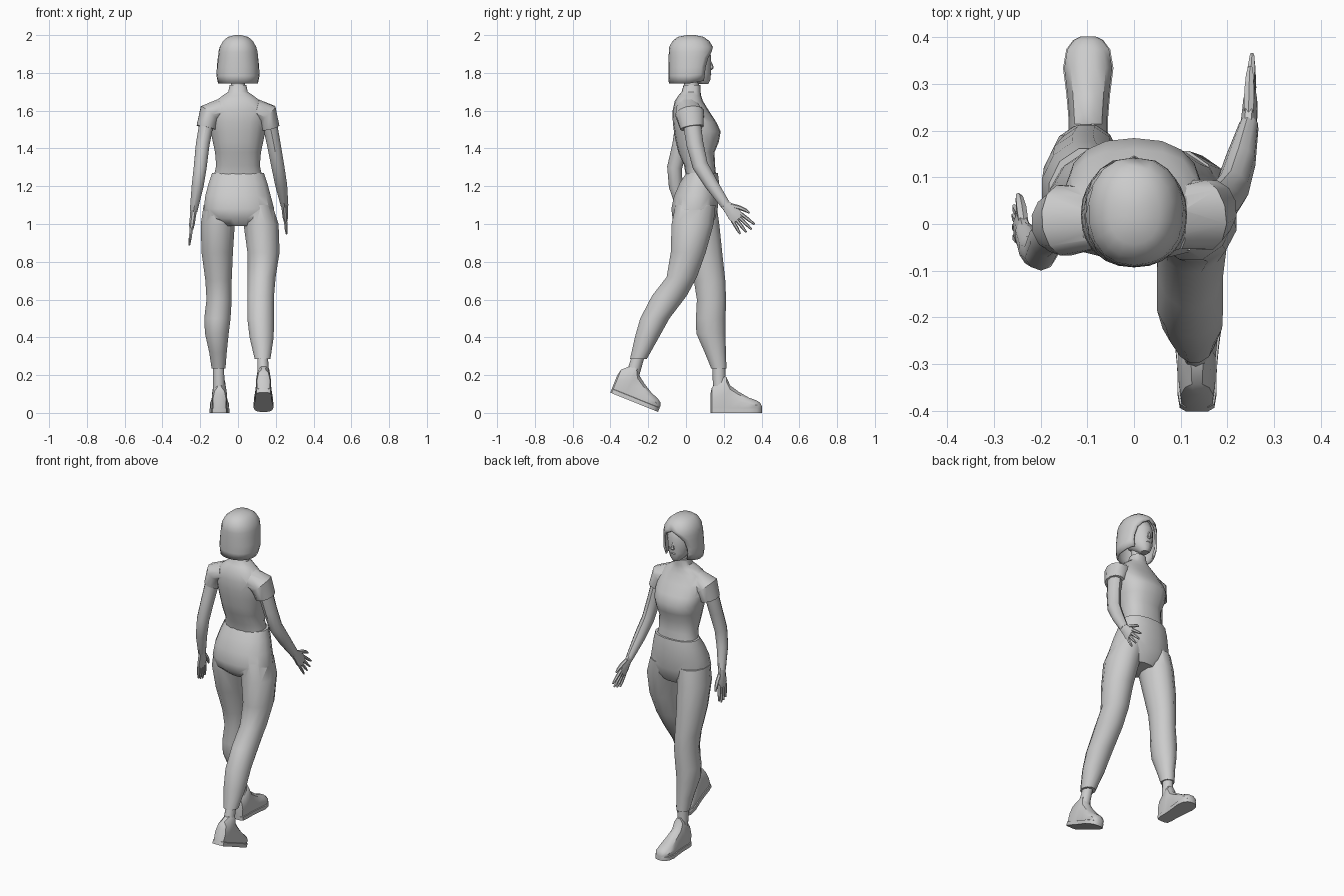
import bpy, bmesh
from math import sin, cos, pi, radians
from mathutils import Vector, Matrix


def finish(name, bm, angle=40):
    bmesh.ops.remove_doubles(bm, verts=bm.verts, dist=0.0004)
    bmesh.ops.recalc_face_normals(bm, faces=bm.faces)
    me = bpy.data.meshes.new(name)
    bm.to_mesh(me)
    bm.free()
    ob = bpy.data.objects.new(name, me)
    bpy.context.collection.objects.link(ob)
    smooth(ob, angle)
    return ob


def smooth(ob, angle=40):
    bpy.ops.object.select_all(action='DESELECT')
    ob.select_set(True)
    bpy.context.view_layer.objects.active = ob
    bpy.ops.object.shade_smooth_by_angle(angle=radians(angle))


def skin_rings(bm, rings, closed=True, caps=True):
    vr = [[bm.verts.new(p) for p in r] for r in rings]
    n = len(vr[0])
    for a, b in zip(vr, vr[1:]):
        for i in range(n if closed else n - 1):
            j = (i + 1) % n
            bm.faces.new((a[i], a[j], b[j], b[i]))
    if caps:
        bm.faces.new(vr[0])
        bm.faces.new(vr[-1])


def se(v, p):
    return (1 if v >= 0 else -1) * abs(v) ** (2 / p)


def add_loft(bm, rows, n=10, flat=True, p=2.0):
    """rows: x, y, z, side radius, fore-aft radius"""
    pts = [Vector(r[:3]) for r in rows]
    rings = []
    for i, r in enumerate(rows):
        t = Vector((0, 0, -1))
        if not flat:
            t = (pts[min(i + 1, len(pts) - 1)] - pts[max(i - 1, 0)]).normalized()
        f = (Vector((0, 1, 0)) - t * t.y).normalized()
        s = f.cross(t)
        rings.append([pts[i] + s * r[3] * se(cos(a), p) + f * r[4] * se(sin(a), p)
                      for a in (2 * pi * (k + 0.5) / n for k in range(n))])
    skin_rings(bm, rings)


def loft(name, rows, **kw):
    bm = bmesh.new()
    add_loft(bm, rows, **kw)
    return finish(name, bm)


def union(base, others):
    for o in others:
        m = base.modifiers.new("join", 'BOOLEAN')
        m.operation, m.solver, m.object = 'UNION', 'EXACT', o
        bpy.context.view_layer.objects.active = base
        bpy.ops.object.modifier_apply(modifier=m.name)
        bpy.data.objects.remove(o)
    smooth(base)


# trousers: hips plus the striding legs
hips = loft("trousers", [
    (0, .085, 1.27, .14, .085), (0, .072, 1.22, .157, .105),
    (0, .055, 1.15, .176, .12), (.005, .045, 1.08, .19, .125),
    (.008, .042, 1.03, .18, .115), (.01, .05, .99, .1, .085)], n=16, p=2.2)
left_leg = loft("left_leg", [
    (-.095, .06, 1.1, .09, .105), (-.107, .068, 1.0, .093, .112),
    (-.11, .095, .85, .086, .1), (-.103, .125, .7, .072, .086),
    (-.1, .135, .6, .069, .08), (-.109, .131, .5, .072, .081),
    (-.112, .132, .42, .065, .08), (-.106, .155, .32, .048, .058),
    (-.103, .174, .235, .038, .042)], n=12)
right_leg = loft("right_leg", [
    (.095, .05, 1.1, .09, .11), (.122, .035, 1.0, .096, .115),
    (.135, .012, .85, .088, .096), (.125, -.022, .72, .077, .083),
    (.12, -.088, .62, .073, .095), (.12, -.165, .5, .073, .08),
    (.125, -.207, .4, .066, .066), (.13, -.252, .285, .043, .046)], n=12)
union(hips, [left_leg, right_leg])

# short-sleeved top with collar
shirt = loft("shirt", [
    (0, .08, 1.25, .13, .08), (0, .072, 1.31, .117, .082),
    (0, .055, 1.38, .123, .096), (0, .06, 1.435, .135, .114),
    (0, .06, 1.49, .146, .124), (0, .045, 1.54, .152, .115),
    (0, .025, 1.6, .148, .096), (0, .015, 1.65, .122, .075),
    (0, .02, 1.68, .082, .06), (0, .027, 1.7, .052, .05),
    (0, .032, 1.735, .045, .045)], n=18, p=2.4)
sleeves = []
for s, dy in ((-1, 0), (1, .03)):
    sleeves.append(loft("sleeve", [
        (s * .09, .012, 1.605, .06, .068),
        (s * .15, .008 + dy * .4, 1.585, .062, .078),
        (s * .168, .002 + dy, 1.51, .054, .064)], n=12, flat=False))
union(shirt, sleeves)

# bare arms
arms = {
    "left": [(-.16, -.005, 1.57, .04, .046), (-.187, -.03, 1.42, .038, .042),
             (-.2, -.06, 1.3, .036, .04), (-.214, -.055, 1.2, .033, .036),
             (-.235, -.02, 1.07, .021, .026)],
    "right": [(.16, .025, 1.57, .042, .048), (.19, .048, 1.42, .038, .045),
              (.21, .075, 1.31, .036, .042), (.228, .135, 1.21, .033, .036),
              (.246, .21, 1.1, .021, .026)]}
for side, rows in arms.items():
    loft(side + "_arm", rows, n=10, flat=False)


# hands: palm, four fingers and a thumb
def hand(name, wrist, d, spread):
    d = Vector(d).normalized()
    f = (Vector((0, 1, 0)) - d * d.y).normalized()
    w = Vector(wrist)

    def at(a, b, rs, rf):
        return (*(w + d * a + f * b), rs, rf)
    bm = bmesh.new()
    add_loft(bm, [at(-.02, 0, .02, .024), at(.03, .002, .017, .033),
                  at(.07, 0, .016, .04), at(.1, 0, .011, .037)], n=8, flat=False)
    for i, ln in enumerate((.065, .08, .088, .078)):
        b = -.028 + i * .019
        add_loft(bm, [at(.085, b, .01, .01), at(.095 + ln * .6, b * (1 + spread * .6), .009, .009),
                      at(.1 + ln, b * (1 + spread), .005, .005)], n=6, flat=False)
    add_loft(bm, [at(.02, .018, .012, .014), at(.06, .046, .012, .012),
                  at(.095, .062, .009, .009), at(.115, .066, .005, .005)], n=6, flat=False)
    finish(name, bm)


hand("left_hand", (-.235, -.02, 1.07), (-.025, .03, -.2), .1)
hand("right_hand", (.246, .21, 1.1), (.01, .13, -.145), .6)

# ankles
loft("left_ankle", [(-.103, .174, .27, .03, .034), (-.102, .175, .19, .031, .034),
                    (-.1, .18, .1, .033, .036)], n=10)
loft("right_ankle", [(.13, -.25, .31, .03, .034), (.133, -.277, .22, .031, .036),
                     (.135, -.3, .14, .033, .036)], n=10)


# shoes: toe tip at origin, heel toward -y
def shoe(name, toe, pitch):
    m = Matrix.Translation(toe) @ Matrix.Rotation(radians(pitch), 4, 'X')
    prof = [(0, .024, .1), (.008, .037, .135), (.04, .042, .165), (.07, .042, .195),
            (.085, .042, .19), (.105, .043, .145), (.15, .047, .112), (.205, .054, .08),
            (.245, .047, .066), (.265, .032, .052), (.273, .015, .034)]
    rings = []
    for t, w, h in prof:
        half = [(w, 0), (w, .022), (w * .9, .024), (w * .95, h * .45 + .012),
                (w * .7, h * .86), (w * .3, h)]
        sec = half + [(-x, z) for x, z in reversed(half)]
        rings.append([m @ Vector((x, t - .273, z)) for x, z in sec])
    bm = bmesh.new()
    skin_rings(bm, rings)
    finish(name, bm, 35)


shoe("left_shoe", (-.098, .402, 0), 0)
shoe("right_shoe", (.135, -.148, .005), -22)

# neck, head and face
loft("neck", [(0, .025, 1.68, .038, .038), (0, .035, 1.8, .038, .042)], n=10)
loft("head", [
    (0, .088, 1.742, .024, .03), (0, .078, 1.76, .043, .05), (0, .055, 1.795, .064, .077),
    (0, .043, 1.84, .073, .09), (0, .036, 1.89, .076, .097),
    (0, .028, 1.94, .068, .085), (0, .025, 1.968, .04, .05)], n=14)
loft("nose", [(0, .126, 1.865, .006, .006), (0, .132, 1.84, .008, .011),
              (0, .134, 1.825, .013, .013), (0, .128, 1.816, .008, .008)], n=6)
loft("lips", [(0, .124, 1.802, .008, .006), (0, .124, 1.793, .019, .011),
              (0, .12, 1.782, .01, .007)], n=8)

# bobbed hair, open around the face
hair_rows = [
    (1.745, .015, .1, .1, 42), (1.785, .02, .108, .107, 46), (1.83, .022, .106, .109, 46),
    (1.88, .026, .101, .112, 40), (1.91, .027, .098, .112, 24), (1.935, .027, .092, .11, 0),
    (1.965, .026, .076, .093, 0), (1.985, .025, .052, .066, 0), (1.994, .025, .015, .02, 0)]
rings = []
for z, cy, rx, ry, op in hair_rows:
    ring = []
    for k in range(19):
        a = radians(op + (360 - 2 * op) * k / 18)
        sweep = .02 * max(0, cos(a)) if z < 1.8 else 0
        ring.append(Vector((rx * se(sin(a), 2.2), cy + ry * se(cos(a), 2.2), z + sweep)))
    rings.append(ring)
bm = bmesh.new()
skin_rings(bm, rings, closed=False, caps=False)
bm.verts.ensure_lookup_table()
bm.faces.new(list(bm.verts)[-19:-1])
hair = finish("hair", bm)
solid = hair.modifiers.new("thickness", 'SOLIDIFY')
solid.thickness, solid.offset = .012, 0
